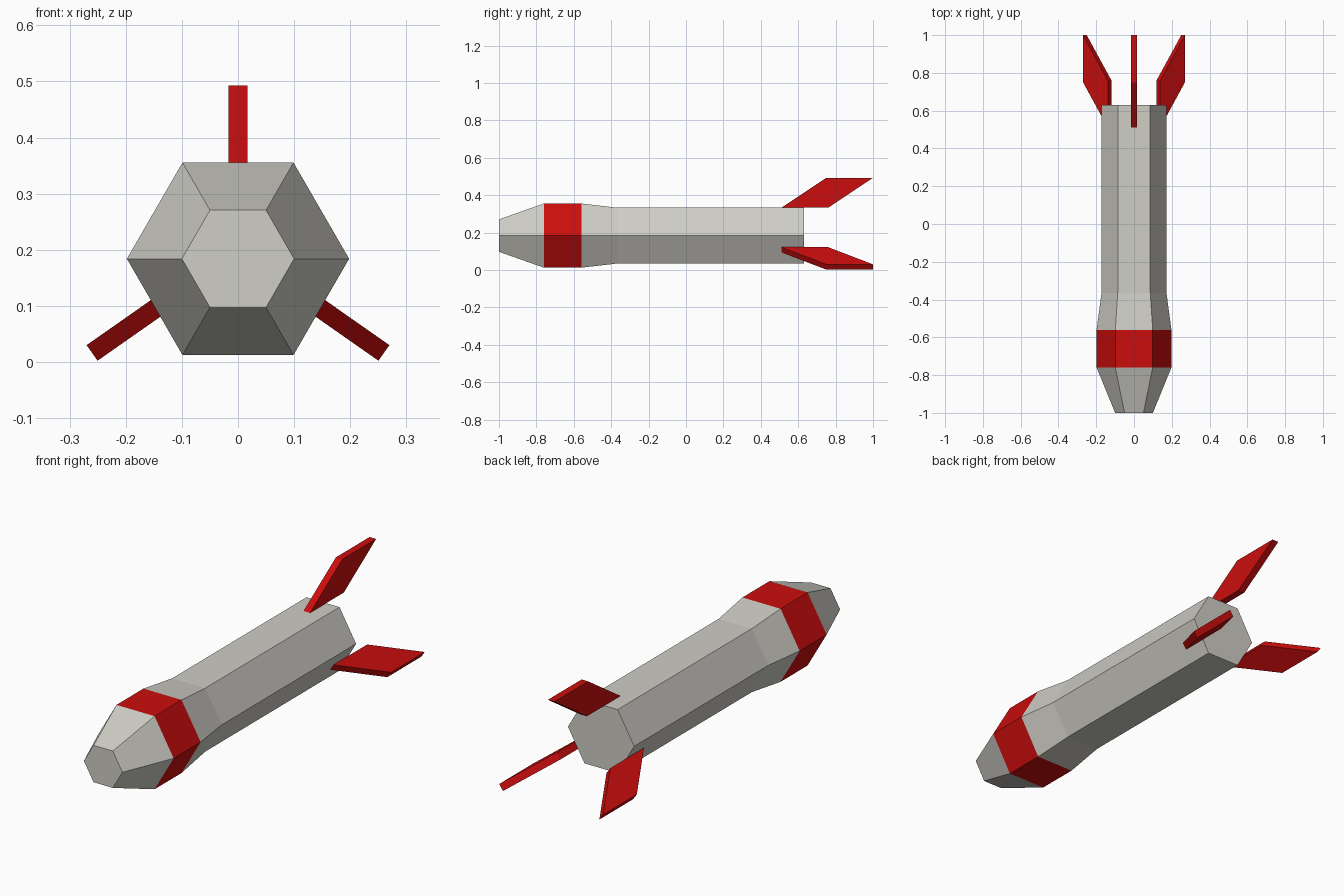
import bpy
import bmesh
import math
from mathutils import Matrix, Vector

cube = bpy.data.objects.get("Cube")
if cube:
    bpy.data.objects.remove(cube, do_unlink=True)

AXIS_Z = 0.184


def make_material(name, rgb):
    mat = bpy.data.materials.new(name)
    mat.use_nodes = True
    mat.diffuse_color = (*rgb, 1)
    mat.node_tree.nodes["Principled BSDF"].inputs["Base Color"].default_value = (*rgb, 1)
    return mat


grey = make_material("warm_grey", (0.62, 0.61, 0.56))
red = make_material("red", (0.6, 0.004, 0.004))


def finish(name, bm, materials):
    bmesh.ops.recalc_face_normals(bm, faces=bm.faces)
    mesh = bpy.data.meshes.new(name)
    bm.to_mesh(mesh)
    bm.free()
    for mat in materials:
        mesh.materials.append(mat)
    obj = bpy.data.objects.new(name, mesh)
    bpy.context.collection.objects.link(obj)
    return obj


# Six-sided body: rings of (y, radius) from nose to tail, with a red band
profile = [(-1, 0.1), (-0.76, 0.198), (-0.56, 0.198), (-0.365, 0.172), (0.63, 0.172)]
BAND = 1
SIDES = 6
bm = bmesh.new()
rings = []
for y, r in profile:
    angles = [math.tau * i / SIDES for i in range(SIDES)]
    rings.append([bm.verts.new((r * math.cos(a), y, AXIS_Z + r * math.sin(a))) for a in angles])
for k, (a, b) in enumerate(zip(rings, rings[1:])):
    for i in range(SIDES):
        j = (i + 1) % SIDES
        face = bm.faces.new((a[i], a[j], b[j], b[i]))
        face.material_index = int(k == BAND)
bm.faces.new(rings[0])
bm.faces.new(rings[-1])
finish("rocket_body", bm, [grey, red])

# Swept tail fins: one outline of (y, height above root), thickened and placed round the body
outline = [(0.51, 0), (0.75, 0.16), (1, 0.16), (0.76, 0)]
THICKNESS = 0.034


def make_fin(name, root_x, root_z, tilt):
    bm = bmesh.new()
    face = bm.faces.new([bm.verts.new((-THICKNESS / 2, y, h)) for y, h in outline])
    out = bmesh.ops.extrude_face_region(bm, geom=[face])
    moved = [v for v in out["geom"] if isinstance(v, bmesh.types.BMVert)]
    bmesh.ops.translate(bm, verts=moved, vec=Vector((THICKNESS, 0, 0)))
    bm.transform(Matrix.Translation((root_x, 0, root_z)) @ Matrix.Rotation(tilt, 4, "Y"))
    finish(name, bm, [red])


make_fin("top_fin", 0, 0.333, 0)
for side, name in ((1, "left_fin"), (-1, "right_fin")):
    make_fin(name, side * 0.129, 0.108, side * math.radians(125))
